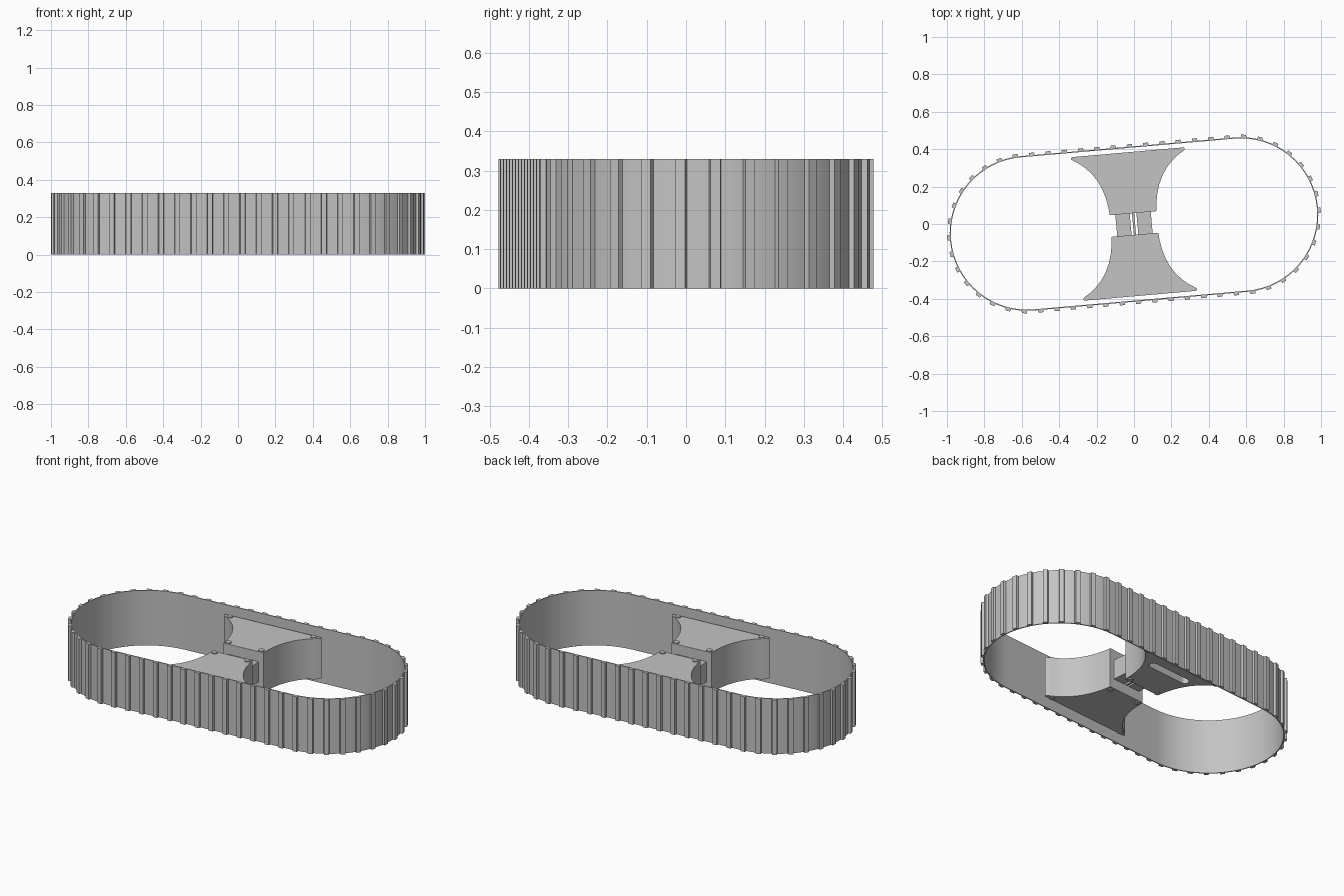
import bpy, bmesh, math
from mathutils import Vector, Matrix

cube = bpy.data.objects.get("Cube")
if cube:
    bpy.data.objects.remove(cube)

TILT = Matrix.Rotation(math.radians(5), 4, 'Z')
HEIGHT = 0.33
MID = HEIGHT / 2
AXLE = 0.5735      # half distance between the end arcs
RADIUS = 0.414     # outer radius of the belt skin

grey = bpy.data.materials.new("plain_grey")
grey.use_nodes = True
grey.diffuse_color = (0.55, 0.55, 0.55, 1)
grey.node_tree.nodes["Principled BSDF"].inputs["Base Color"].default_value = (0.55, 0.55, 0.55, 1)


def finish(name, bm, smooth=False):
    """Turn a bmesh into a tilted, coloured object."""
    bmesh.ops.recalc_face_normals(bm, faces=bm.faces)
    bm.transform(TILT)
    mesh = bpy.data.meshes.new(name)
    bm.to_mesh(mesh)
    bm.free()
    mesh.materials.append(grey)
    obj = bpy.data.objects.new(name, mesh)
    bpy.context.collection.objects.link(obj)
    if smooth:
        bpy.ops.object.select_all(action='DESELECT')
        obj.select_set(True)
        bpy.context.view_layer.objects.active = obj
        bpy.ops.object.shade_smooth_by_angle(angle=math.radians(30))
    return obj


def prism(bm, outline, z0, z1):
    """Extrude a flat outline from z0 up to z1."""
    face = bm.faces.new([bm.verts.new((x, y, z0)) for x, y in outline])
    new = bmesh.ops.extrude_face_region(bm, geom=[face])["geom"]
    verts = [v for v in new if isinstance(v, bmesh.types.BMVert)]
    bmesh.ops.translate(bm, verts=verts, vec=(0, 0, z1 - z0))


def stadium(half, radius, segments, y=0):
    """Outline of two half circles joined by straight runs."""
    points = []
    for side in (1, -1):
        for i in range(segments + 1):
            a = math.pi * i / segments - math.pi / 2
            points.append((side * (half + radius * math.cos(a)), y + side * radius * math.sin(a)))
    return points


def on_path(s):
    """Point and outward normal at distance s along the belt."""
    arc, run = math.pi * RADIUS, 2 * AXLE
    s %= 2 * (arc + run)
    side = 1
    if s >= arc + run:
        s -= arc + run
        side = -1
    if s < arc:
        a = s / RADIUS - math.pi / 2
        normal = Vector((math.cos(a), math.sin(a)))
        point = Vector((AXLE, 0)) + normal * RADIUS
    else:
        normal = Vector((0, 1))
        point = Vector((AXLE - (s - arc), RADIUS))
    return side * point, side * normal


# Belt skin: a thin closed band
bm = bmesh.new()
loops = []
for r in (RADIUS, RADIUS - 0.006):
    for z in (0, HEIGHT):
        loops.append([bm.verts.new((x, y, z)) for x, y in stadium(AXLE, r, 32)])
outer_low, outer_high, inner_low, inner_high = loops
count = len(outer_low)
for a, b in ((outer_low, outer_high), (outer_high, inner_high),
             (inner_high, inner_low), (inner_low, outer_low)):
    for i in range(count):
        j = (i + 1) % count
        bm.faces.new((a[i], a[j], b[j], b[i]))
finish("belt", bm, smooth=True)

# Tread bars spaced evenly around the belt
bm = bmesh.new()
TREADS = 56
length = 2 * math.pi * RADIUS + 4 * AXLE
for i in range(TREADS):
    p, n = on_path((i + 0.3) * length / TREADS)
    t = Vector((-n.y, n.x))
    bar = [p + t * w + n * h for w, h in
           ((-0.016, -0.003), (0.016, -0.003), (0.013, 0.0135), (-0.013, 0.0135))]
    prism(bm, bar, 0, HEIGHT)
finish("tread_bars", bm)

# Flared brackets with concave sides
profile = [(0.125, 0.058), (0.129, 0.1), (0.138, 0.15), (0.153, 0.2), (0.174, 0.245),
           (0.202, 0.287), (0.238, 0.325), (0.27, 0.35), (0.298, 0.367),
           (0.306, 0.376), (0.3, 0.385)]
outline = profile + [(-x, y) for x, y in reversed(profile)]
brackets = {}
for name, side in (("back", 1), ("front", -1)):
    bm = bmesh.new()
    prism(bm, [(side * x, side * y) for x, y in outline], MID - 0.12, MID + 0.12)
    brackets[name] = finish(name + "_bracket", bm, smooth=True)

    # Round pins at the bracket corners
    bm = bmesh.new()
    for x, y in ((0.262, 0.366), (0.103, 0.076)):
        for sx in (-1, 1):
            bmesh.ops.create_cone(
                bm, cap_ends=True, segments=20, radius1=0.016, radius2=0.016, depth=0.252,
                matrix=Matrix.Translation((sx * x, side * y, MID)))
    finish(name + "_pins", bm, smooth=True)

# Slot recessed into the underside of the back bracket
bm = bmesh.new()
prism(bm, stadium(0.12, 0.024, 10, y=0.27), 0, MID - 0.08)
cutter = finish("slot_cutter", bm)
cutter.hide_render = True
cutter.hide_set(True)
cut = brackets["back"].modifiers.new("slot", 'BOOLEAN')
cut.operation = 'DIFFERENCE'
cut.solver = 'EXACT'
cut.object = cutter

# Links joining the two brackets
bm = bmesh.new()
for x0, x1 in ((-0.095, -0.018), (-0.006, 0.006), (0.018, 0.095)):
    prism(bm, [(x0, -0.06), (x1, -0.06), (x1, 0.06), (x0, 0.06)], MID - 0.06, MID + 0.06)
finish("centre_links", bm)
